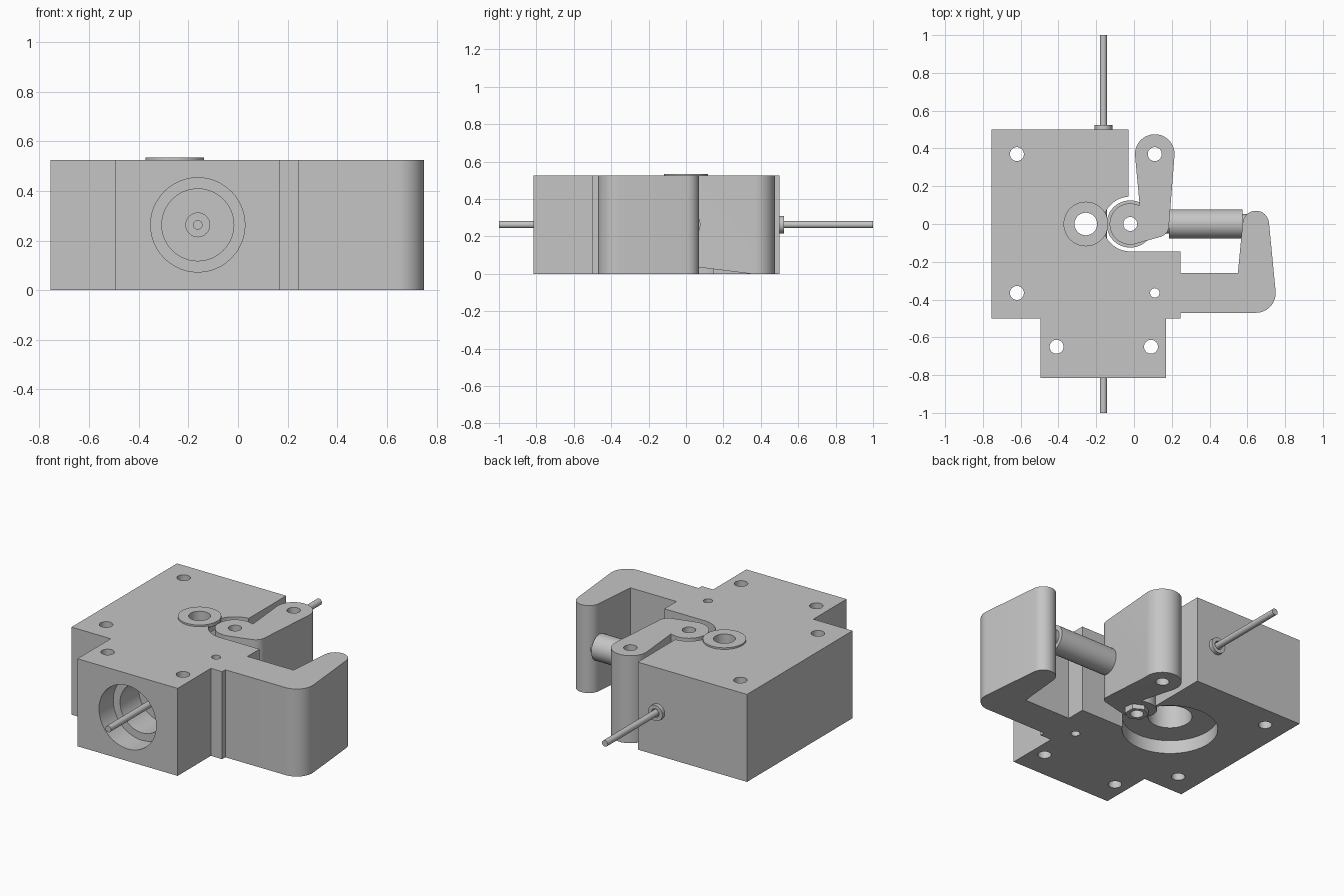
import bpy, bmesh
from math import cos, sin, radians, atan
from mathutils import Matrix, Vector

cube = bpy.data.objects.get("Cube")
if cube:
    bpy.data.objects.remove(cube, do_unlink=True)

GREY = (0.56, 0.56, 0.56, 1)
mat = bpy.data.materials.new("plain grey")
mat.use_nodes = True
mat.diffuse_color = GREY
mat.node_tree.nodes["Principled BSDF"].inputs["Base Color"].default_value = GREY

TOP = 0.525
MID = 0.263
PIVOT = (-0.02, 0)
GEAR = (-0.255, 0)
TIP = (0.11, 0.37)
ROD_X = -0.162


def arc(centre, r, a0, a1, n=16):
    """Points on an arc, in degrees."""
    steps = [radians(a0 + (a1 - a0) * i / n) for i in range(n + 1)]
    return [(centre[0] + r * cos(a), centre[1] + r * sin(a)) for a in steps]


def finish(name, bm):
    bmesh.ops.recalc_face_normals(bm, faces=bm.faces)
    mesh = bpy.data.meshes.new(name)
    bm.to_mesh(mesh)
    bm.free()
    mesh.materials.append(mat)
    obj = bpy.data.objects.new(name, mesh)
    bpy.context.collection.objects.link(obj)
    return obj


def prism(name, outline, z0, z1):
    """Flat outline extruded upwards."""
    bm = bmesh.new()
    face = bm.faces.new([bm.verts.new((x, y, z0)) for x, y in outline])
    up = bmesh.ops.extrude_face_region(bm, geom=[face])["geom"]
    verts = [v for v in up if isinstance(v, bmesh.types.BMVert)]
    bmesh.ops.translate(bm, verts=verts, vec=(0, 0, z1 - z0))
    return finish(name, bm)


def cylinder(name, start, end, r, sides=48):
    """Cylinder between two points."""
    a, b = Vector(start), Vector(end)
    turn = (b - a).to_track_quat('Z', 'Y').to_matrix().to_4x4()
    bm = bmesh.new()
    bmesh.ops.create_cone(bm, cap_ends=True, segments=sides, radius1=r, radius2=r,
                          depth=(b - a).length,
                          matrix=Matrix.Translation((a + b) / 2) @ turn)
    return finish(name, bm)


def upright(name, centre, z0, z1, r, sides=48):
    return cylinder(name, (*centre, z0), (*centre, z1), r, sides)


def along_y(name, y0, y1, r):
    return cylinder(name, (ROD_X, y0, MID), (ROD_X, y1, MID), r)


def cut(obj, cutters):
    """Subtract each cutter, then discard it."""
    bpy.context.view_layer.objects.active = obj
    for c in cutters:
        c.hide_render = True
        mod = obj.modifiers.new("cut", 'BOOLEAN')
        mod.operation = 'DIFFERENCE'
        mod.solver = 'EXACT'
        mod.object = c
        bpy.ops.object.modifier_apply(modifier=mod.name)
        bpy.data.objects.remove(c, do_unlink=True)
    return obj


def drill(centre, r):
    return upright("drill", centre, -0.1, 0.7, r, 32)


# Main block with hooked arm and round pivot pocket
outline = [(-0.755, 0.5), (-0.755, -0.5), (-0.495, -0.5), (-0.495, -0.815),
           (0.17, -0.815), (0.17, -0.5), (0.245, -0.5), (0.245, -0.47)]
outline += arc((0.645, -0.365), 0.105, -90, 5)
outline += arc((0.645, 0), 0.07, 5, 175)
outline += [(0.55, -0.26), (0.245, -0.26), (0.245, -0.145)]
outline += arc(PIVOT, 0.145, 270, 94, 32)
outline += [(-0.03, 0.5)]
block = prism("main_block", outline, 0, TOP)
cut(block, [drill(p, 0.037) for p in
            [(-0.62, 0.37), (-0.62, -0.365), (-0.41, -0.65), (0.09, -0.65)]])
cut(block, [drill((0.11, -0.365), 0.025),
            upright("motor_recess", GEAR, -0.1, 0.08, 0.26, 64),
            upright("gear_bore", GEAR, 0.05, 0.47, 0.12),
            drill(GEAR, 0.06),
            along_y("front_bore", -0.9, -0.68, 0.19),
            along_y("inner_bore", -0.7, -0.5, 0.145),
            along_y("feed_hole", -0.55, -0.4, 0.048)])

# Bearing collar on top
collar = cut(upright("bearing_collar", GEAR, 0.515, 0.535, 0.118), [drill(GEAR, 0.06)])

# Swinging lever with slanted underside and roller slot
outline = arc(TIP, 0.105, 0, 180, 24) + [(0.03, 0.098)]
outline += arc(PIVOT, 0.109, 64, 280, 32)
outline += arc((0.125, -0.01), 0.06, -75, 0, 10)
lever = prism("lever", outline, 0, TOP)
wedge = finish("wedge", bmesh.new())
bm = bmesh.new()
bmesh.ops.create_cube(bm, size=2, matrix=Matrix.Translation((0, 0.35, 0))
                      @ Matrix.Rotation(-atan(0.125), 4, 'X')
                      @ Matrix.Translation((0, 0, -1)))
bm.to_mesh(wedge.data)
bm.free()
cut(lever, [wedge, upright("roller_slot", PIVOT, 0.12, 0.41, 0.14),
            drill(TIP, 0.037), drill(PIVOT, 0.037)])

# Roller and nut on the pivot
roller = cut(upright("roller", PIVOT, 0.125, 0.405, 0.125), [drill(PIVOT, 0.037)])
nut = cut(upright("pivot_nut", PIVOT, 0.01, 0.055, 0.065, 6), [drill(PIVOT, 0.037)])

# Spring plunger between lever and arm
parts = [block, collar, lever, roller, nut]
for name, x0, x1, r in [("plunger", 0.185, 0.575, 0.077),
                        ("plunger_tail", 0.16, 0.19, 0.05),
                        ("plunger_tip", 0.57, 0.61, 0.052)]:
    parts.append(cylinder(name, (x0, 0, MID), (x1, 0, MID), r))

# Feed rod and its rear guide sleeve
parts.append(along_y("feed_rod", -1, 1, 0.019))
sleeve = along_y("rear_sleeve", 0.48, 0.523, 0.047)
cut(sleeve, [along_y("sleeve_hole", 0.5, 0.6, 0.025)])
parts.append(sleeve)

# Smooth round walls, keep edges sharp
bpy.ops.object.select_all(action='DESELECT')
for p in parts:
    p.select_set(True)
bpy.context.view_layer.objects.active = block
bpy.ops.object.shade_smooth_by_angle(angle=radians(25))
